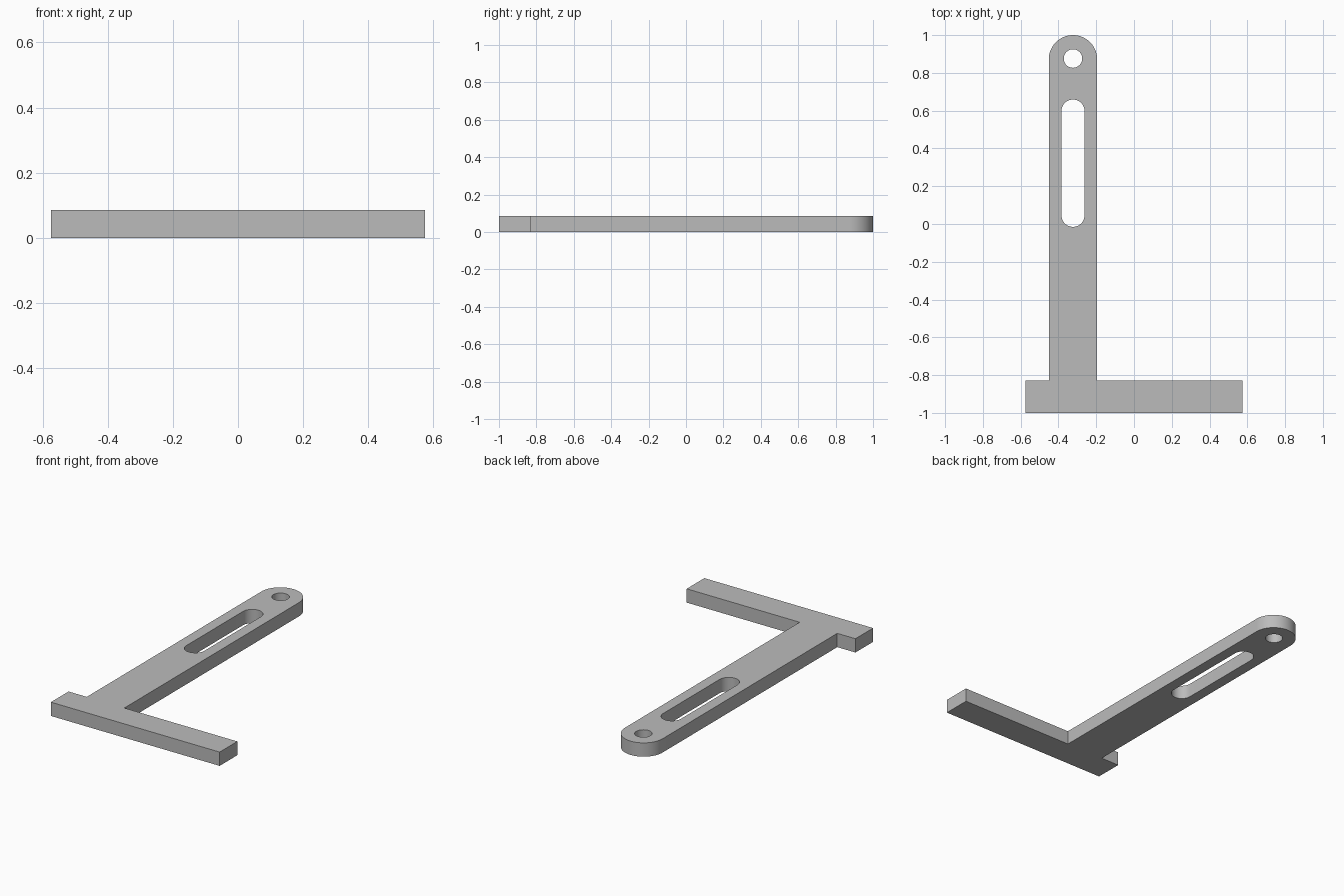
import bpy
import bmesh
from math import pi, sin, cos

THICKNESS = 0.085
ARM_X, ARM_R = -0.323, 0.128
FOOT_X, FOOT_BACK = 0.575, -0.828
EYE_Y, EYE_R = 0.876, 0.049
SLOT_R, SLOT_LOW, SLOT_HIGH = 0.061, 0.046, 0.598

if "Cube" in bpy.data.objects:
    bpy.data.objects.remove(bpy.data.objects["Cube"])


def arc(cx, cy, r, start, end, steps):
    """Points along a circular arc, both ends included."""
    angles = [start + (end - start) * i / steps for i in range(steps + 1)]
    return [(cx + r * cos(a), cy + r * sin(a)) for a in angles]


# Outline: foot bar with an arm rising to a rounded tip
outline = [(-FOOT_X, -1), (FOOT_X, -1), (FOOT_X, FOOT_BACK), (ARM_X + ARM_R, FOOT_BACK)]
outline += arc(ARM_X, 1 - ARM_R, ARM_R, 0, pi, 32)
outline += [(ARM_X - ARM_R, FOOT_BACK), (-FOOT_X, FOOT_BACK)]

# Openings: round eye and long slot
eye = arc(ARM_X, EYE_Y, EYE_R, 0, 2 * pi, 40)[:-1]
slot = arc(ARM_X, SLOT_HIGH, SLOT_R, 0, pi, 24) + arc(ARM_X, SLOT_LOW, SLOT_R, pi, 2 * pi, 24)

# Filled flat profile, extruded to the plate thickness
profile = bpy.data.curves.new("bracket_profile", "CURVE")
profile.dimensions = "2D"
profile.fill_mode = "BOTH"
profile.extrude = THICKNESS / 2
for loop in (outline, eye, slot):
    spline = profile.splines.new("POLY")
    spline.points.add(len(loop) - 1)
    for point, (x, y) in zip(spline.points, loop):
        point.co = (x, y, THICKNESS / 2, 1)
    spline.use_cyclic_u = True

helper = bpy.data.objects.new("profile_helper", profile)
bpy.context.collection.objects.link(helper)
bpy.context.view_layer.update()
mesh = bpy.data.meshes.new_from_object(helper.evaluated_get(bpy.context.evaluated_depsgraph_get()))
bpy.data.objects.remove(helper)

# Weld caps to walls and rest the plate on the ground
bm = bmesh.new()
bm.from_mesh(mesh)
bmesh.ops.remove_doubles(bm, verts=bm.verts, dist=0.0001)
bmesh.ops.recalc_face_normals(bm, faces=bm.faces)
base = min(v.co.z for v in bm.verts)
bmesh.ops.translate(bm, verts=bm.verts, vec=(0, 0, -base))
bm.to_mesh(mesh)
bm.free()

mesh.name = "slotted_bracket"
bracket = bpy.data.objects.new("slotted_bracket", mesh)
bpy.context.collection.objects.link(bracket)

# Plain grey finish
grey = bpy.data.materials.new("plain_grey")
grey.use_nodes = True
colour = (0.5, 0.5, 0.5, 1)
grey.diffuse_color = colour
grey.node_tree.nodes["Principled BSDF"].inputs["Base Color"].default_value = colour
mesh.materials.clear()
mesh.materials.append(grey)

# Smooth the rounded walls, keep edges crisp
bpy.ops.object.select_all(action="DESELECT")
bracket.select_set(True)
bpy.context.view_layer.objects.active = bracket
bpy.ops.object.shade_smooth_by_angle(angle=pi / 6)
